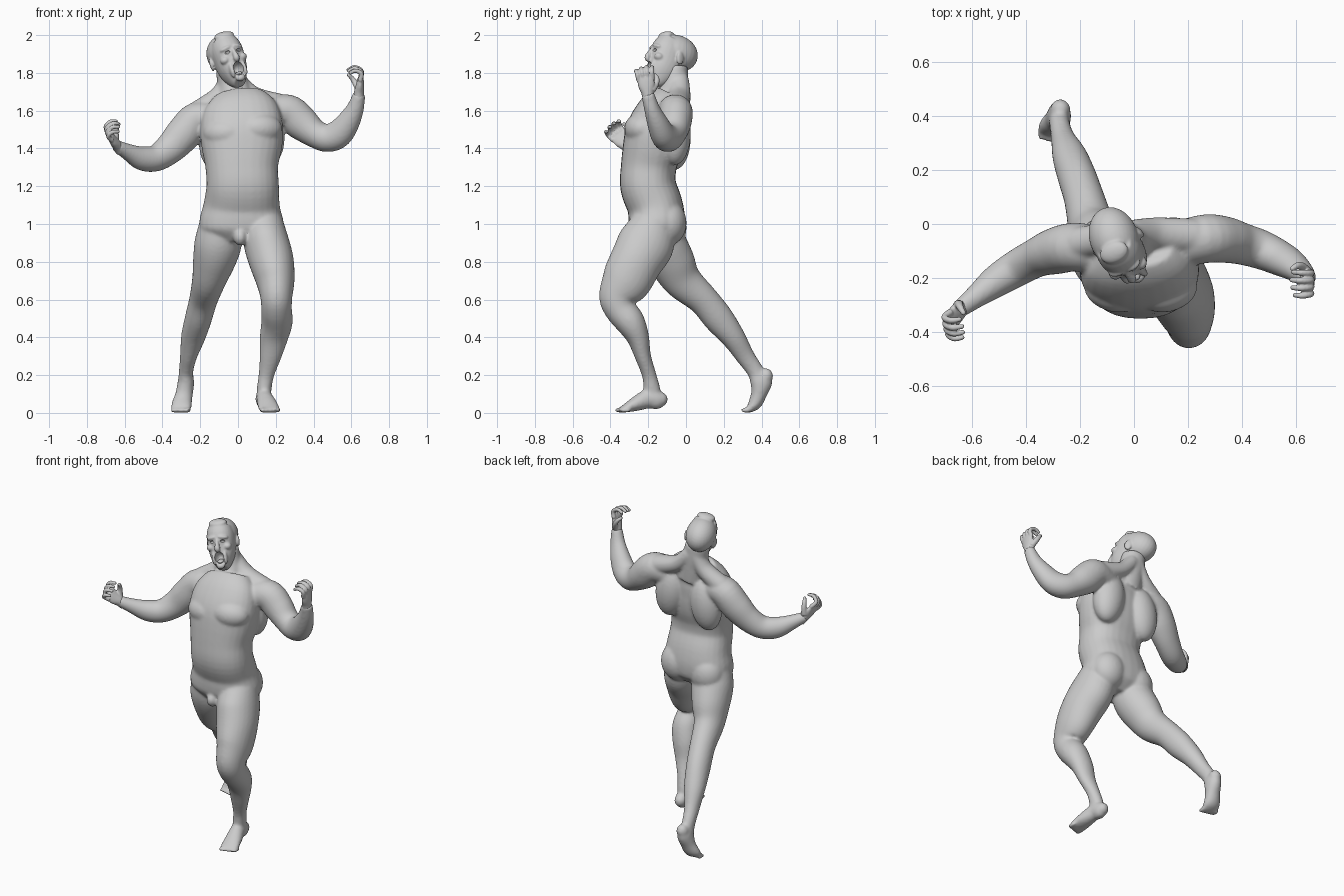
import bpy, bmesh, math
from mathutils import Vector, Matrix, Euler


def spline(st, sub=5):
    # Catmull-Rom through tuples of any length
    out = []
    for i in range(len(st) - 1):
        p0, p1, p2, p3 = st[max(i - 1, 0)], st[i], st[i + 1], st[min(i + 2, len(st) - 1)]
        for k in range(sub):
            t = k / sub
            out.append([0.5 * (2 * b + (c - a) * t + (2 * a - 5 * b + 4 * c - d) * t * t
                               + (3 * b - a - 3 * c + d) * t ** 3)
                        for a, b, c, d in zip(p0, p1, p2, p3)])
    out.append(list(st[-1]))
    return out


def loft(bm, st, ref=(1, 0, 0), seg=28, power=2.0, mat=None):
    # stations: x, y, z, radius along ref, radius across
    pts = spline(st)
    ref = Vector(ref)
    rings = []
    for i, p in enumerate(pts):
        t = (Vector(pts[min(i + 1, len(pts) - 1)][:3]) - Vector(pts[max(i - 1, 0)][:3])).normalized()
        a = (ref - t * ref.dot(t)).normalized()
        b = t.cross(a)
        ring = []
        for k in range(seg):
            w = math.tau * k / seg
            c, s = math.cos(w), math.sin(w)
            c = math.copysign(abs(c) ** (2 / power), c)
            s = math.copysign(abs(s) ** (2 / power), s)
            v = Vector(p[:3]) + a * p[3] * c + b * p[4] * s
            ring.append(bm.verts.new(mat @ v if mat else v))
        rings.append(ring)
    for r, q in zip(rings, rings[1:]):
        for k in range(seg):
            bm.faces.new((r[k], r[(k + 1) % seg], q[(k + 1) % seg], q[k]))
    bm.faces.new(rings[0][::-1])
    bm.faces.new(rings[-1])


def blob(bm, c, r, rot=(0, 0, 0), mat=None):
    m = Matrix.LocRotScale(Vector(c), Euler([math.radians(a) for a in rot]), Vector(r))
    bmesh.ops.create_uvsphere(bm, u_segments=28, v_segments=18, radius=1, matrix=mat @ m if mat else m)


def finish(bm, name, voxel=0, smooth=0):
    bmesh.ops.recalc_face_normals(bm, faces=bm.faces)
    me = bpy.data.meshes.new(name)
    bm.to_mesh(me)
    bm.free()
    ob = bpy.data.objects.new(name, me)
    bpy.context.collection.objects.link(ob)
    bpy.ops.object.select_all(action='DESELECT')
    ob.select_set(True)
    bpy.context.view_layer.objects.active = ob
    if voxel:
        m = ob.modifiers.new("fuse", 'REMESH')
        m.mode, m.voxel_size = 'VOXEL', voxel
        s = ob.modifiers.new("soften", 'SMOOTH')
        s.factor, s.iterations = 0.5, smooth
        for n in ("fuse", "soften"):
            bpy.ops.object.modifier_apply(modifier=n)
        bpy.ops.object.shade_smooth_by_angle(angle=math.radians(60))
    return ob


# torso and neck
bm = bmesh.new()
loft(bm, [(.02, -.165, .90, .13, .09), (.02, -.16, .96, .212, .14), (.018, -.155, 1.02, .222, .15),
          (.02, -.165, 1.1, .202, .147), (.025, -.2, 1.2, .192, .148), (.02, -.198, 1.3, .192, .147),
          (.02, -.18, 1.4, .212, .155), (.02, -.165, 1.5, .22, .15), (.015, -.13, 1.6, .2, .125),
          (.005, -.085, 1.67, .14, .09)], power=2.3)
loft(bm, [(0, -.085, 1.6, .1, .09), (-.015, -.07, 1.68, .09, .08), (-.03, -.058, 1.75, .08, .07),
          (-.045, -.06, 1.83, .075, .07)])
# muscle masses: chest, back, buttocks, trapezius
for s, dz in ((-1, -.015), (1, .01)):
    blob(bm, (.025 + s * .095, -.245, 1.495 + dz), (.115, .08, .08), (0, 0, s * 12))
    blob(bm, (.02 + s * .125, -.06, 1.47 + dz), (.1, .085, .17), (0, s * -8, 0))
    blob(bm, (.015 + s * .105, -.095, .995 + dz), (.108, .098, .12))
loft(bm, [(-.05, -.04, 1.77, .05, .045), (-.1, -.05, 1.68, .055, .05), (-.2, -.07, 1.6, .06, .06)], (0, 1, 0))
loft(bm, [(-.01, -.035, 1.77, .05, .045), (.08, -.035, 1.68, .06, .05), (.22, -.045, 1.63, .065, .06)], (0, 1, 0))
blob(bm, (.012, -.275, .93), (.035, .045, .045))

# arms
loft(bm, [(.15, -.08, 1.58, .085, .08), (.26, -.055, 1.595, .09, .092), (.335, -.058, 1.535, .086, .092),
          (.405, -.075, 1.48, .077, .075), (.47, -.095, 1.455, .073, .074), (.53, -.122, 1.475, .066, .075),
          (.58, -.15, 1.535, .056, .064), (.62, -.18, 1.61, .042, .047), (.642, -.203, 1.69, .034, .032)],
     (0, 1, 0))
loft(bm, [(-.11, -.1, 1.55, .085, .08), (-.215, -.085, 1.557, .09, .09), (-.29, -.1, 1.475, .086, .094),
          (-.36, -.125, 1.4, .072, .082), (-.435, -.165, 1.348, .068, .07), (-.51, -.212, 1.348, .06, .064),
          (-.58, -.265, 1.38, .044, .045), (-.645, -.315, 1.415, .033, .031)], (0, 1, 0))

# front leg
loft(bm, [(.13, -.17, 1.0, .11, .12), (.15, -.21, .9, .12, .15), (.178, -.265, .8, .118, .14),
          (.198, -.315, .7, .102, .132), (.203, -.36, .615, .085, .102), (.204, -.348, .55, .081, .084),
          (.206, -.295, .48, .083, .078), (.19, -.255, .4, .075, .06), (.172, -.228, .3, .058, .043),
          (.15, -.195, .2, .041, .038), (.138, -.18, .12, .039, .045), (.137, -.175, .07, .035, .04)])
loft(bm, [(.135, -.12, .085, .03, .03), (.135, -.15, .075, .042, .055), (.14, -.2, .075, .043, .052),
          (.155, -.27, .046, .053, .038), (.165, -.325, .023, .056, .021), (.17, -.35, .015, .046, .012)])
blob(bm, (.133, -.138, .072), (.038, .042, .04))

# rear leg, pushing off the toes
loft(bm, [(-.095, -.15, 1.0, .11, .11), (-.105, -.125, .9, .125, .125), (-.128, -.075, .8, .112, .122),
          (-.155, -.018, .7, .089, .102), (-.183, .09, .6, .075, .082), (-.21, .172, .5, .071, .08),
          (-.238, .25, .4, .064, .064), (-.262, .313, .3, .045, .05), (-.275, .368, .22, .038, .045),
          (-.275, .39, .165, .042, .05)])
loft(bm, [(-.275, .395, .22, .03, .03), (-.275, .4, .17, .043, .058), (-.285, .386, .1, .046, .042),
          (-.297, .365, .05, .053, .036), (-.302, .34, .024, .054, .022), (-.305, .325, .015, .045, .012)])
blob(bm, (-.272, .424, .195), (.037, .037, .042))
# toes
for i in range(5):
    o = (i - 2) * .021
    blob(bm, (.172 - o * -1, -.348 + (i * .007), .014), (.014 - .001 * i, .032, .014))
    blob(bm, (-.305 - o, .318 + (i * .005), .014), (.014 - .001 * i, .03, .014))
finish(bm, "body", .0085, 8)


# hands: local z along fingers, palm faces -x, thumb at +y
def hand(name, wrist, along, palm, side):
    z = Vector(along).normalized()
    p = Vector(palm)
    p = (p - z * p.dot(z)).normalized()
    m = Matrix((-p, z.cross(p) * side, z)).transposed().to_4x4()
    m.translation = Vector(wrist)
    bm = bmesh.new()
    loft(bm, [(0, 0, -.03, .028, .031), (0, 0, .01, .027, .033), (.002, 0, .05, .022, .044),
              (.002, 0, .09, .015, .044), (0, 0, .1, .01, .04)], mat=m)
    for i in range(4):
        y = .036 - .024 * i
        k = (.95, 1.05, 1, .85)[i]
        path = [(0, y, .08), (.004, 1.1 * y, .09 + .033 * k), (-.033 * k, 1.2 * y, .09 + .05 * k),
                (-.064 * k, 1.2 * y, .09 + .034 * k)]
        loft(bm, [q + (r, r) for q, r in zip(path, (.0135, .0125, .0115, .0095))], (0, 1, 0), 12, mat=m)
        blob(bm, path[-1], (.0095,) * 3, mat=m)
    path = [(0, .025, .02), (-.022, .052, .05), (-.042, .06, .075), (-.062, .052, .092)]
    loft(bm, [q + (r, r) for q, r in zip(path, (.02, .016, .013, .01))], (0, 1, 0), 12, mat=m)
    blob(bm, path[-1], (.01,) * 3, mat=m)
    finish(bm, name, .0045, 3)


hand("raised_hand", (.64, -.202, 1.685), (.08, -.15, 1), (-1, 0, .05), -1)
hand("lowered_hand", (-.635, -.308, 1.408), (-.4, -.5, .6), (.8, -.2, .5), 1)

# head: local face towards -y, thrown back and turned
hm = Matrix.Translation((-.055, -.08, 1.87)) @ Matrix.Rotation(math.radians(22), 4, 'Z') \
    @ Matrix.Rotation(math.radians(-12), 4, 'Y') @ Matrix.Rotation(math.radians(-18), 4, 'X')
bm = bmesh.new()
blob(bm, (0, .022, .043), (.09, .118, .097), mat=hm)
loft(bm, [(0, -.005, .09, .07, .085), (0, -.018, .04, .083, .098), (0, -.022, -.02, .081, .093),
          (0, -.035, -.08, .072, .082), (0, -.052, -.125, .052, .06), (0, -.068, -.15, .032, .034)],
     power=2.2, mat=hm)
loft(bm, [(0, -.105, .035, .01, .012), (0, -.122, 0, .012, .014), (0, -.13, -.03, .017, .016),
          (0, -.115, -.043, .012, .012)], mat=hm)
blob(bm, (0, -.055, .118), (.055, .04, .022), (20, 0, 0), hm)
blob(bm, (0, -.1, -.135), (.026, .018, .018), mat=hm)
for s in (-1, 1):
    blob(bm, (s * .034, -.104, .036), (.033, .016, .012), (0, s * 10, s * 18), hm)
    blob(bm, (s * .05, -.085, -.022), (.026, .026, .022), mat=hm)
    blob(bm, (s * .088, .02, -.005), (.01, .024, .035), (15, 0, s * 20), hm)
    blob(bm, (s * .036, -.1, -.085), (.012, .018, .042), mat=hm)
head = finish(bm, "head", .0055, 4)

# open mouth and eye sockets
bm = bmesh.new()
blob(bm, (0, -.115, -.085), (.028, .055, .036), mat=hm)
for s in (-1, 1):
    blob(bm, (s * .036, -.121, .012), (.018, .02, .01), (0, s * 8, 0), hm)
cutter = finish(bm, "face_cutter")
cutter.hide_render = True
bpy.context.view_layer.objects.active = head
b = head.modifiers.new("openings", 'BOOLEAN')
b.operation, b.solver, b.object = 'DIFFERENCE', 'EXACT', cutter
bpy.ops.object.modifier_apply(modifier="openings")
bpy.data.objects.remove(cutter)
bm = bmesh.new()
blob(bm, (0, -.085, -.108), (.02, .03, .011), (10, 0, 0), hm)
finish(bm, "tongue", .004, 2)
